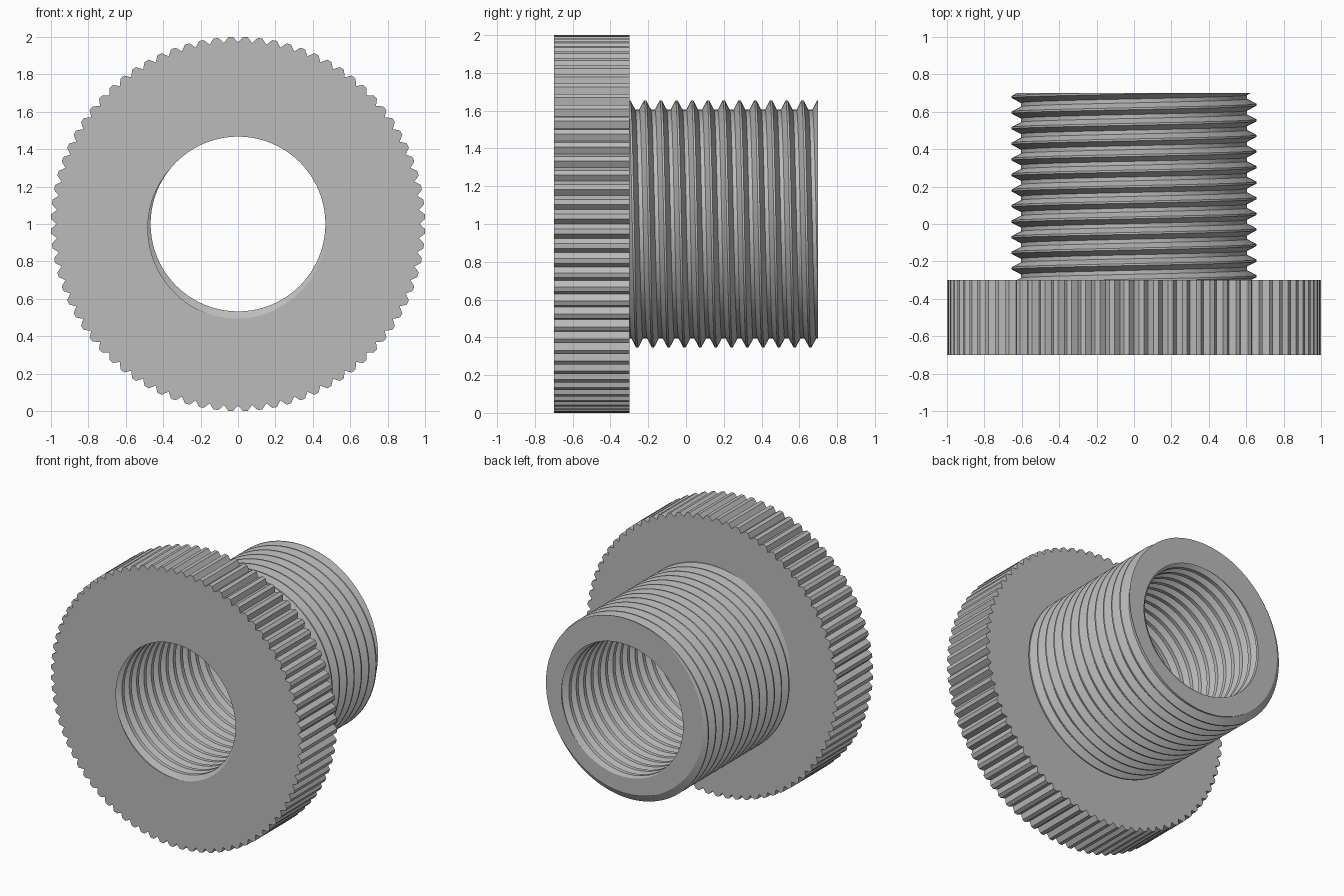
import bpy
import bmesh
import math

cube = bpy.data.objects.get("Cube")
if cube:
    bpy.data.objects.remove(cube, do_unlink=True)

SEGMENTS = 240                     # three per knurl tooth
PITCH = 1 / 12
FRONT, SHOULDER, BACK = -0.7, -0.3, 0.7
AXIS_Z = 1.0

grey = bpy.data.materials.new("plain grey")
grey.use_nodes = True
colour = (0.5, 0.5, 0.5, 1)
grey.diffuse_color = colour
grey.node_tree.nodes["Principled BSDF"].inputs["Base Color"].default_value = colour


class Thread:
    """Right-handed helical ridge along y, cut flat at both ends."""

    def __init__(self, base, height, crest, foot, start, low, high):
        self.base, self.height = base, height
        self.crest, self.foot = crest, foot
        self.start, self.low, self.high = start, low, high

    def radius(self, angle, y):
        turn = (y - self.start) / PITCH - angle / math.tau
        offset = abs(turn - round(turn))
        ramp = (self.foot - offset) / (self.foot - self.crest)
        return self.base + self.height * min(1, max(0, ramp))

    def column(self, angle):
        points = []
        for turn in range(-20, 21):
            for u in (-self.foot, -self.crest, self.crest, self.foot):
                y = self.start + PITCH * (angle / math.tau + turn + u)
                y = min(self.high, max(self.low, y))
                points.append((self.radius(angle, y), y))
        return points


outer = Thread(0.605, 0.05, 1 / 16, 3 / 8, BACK, SHOULDER, BACK)
bore = Thread(0.467, 0.038, 0.05, 0.33, FRONT - PITCH * 190 / 360, FRONT, BACK)


def loft(name, column):
    """Sweep a (radius, y) column round the y axis, merging shared corners."""
    bm = bmesh.new()
    verts = {}

    def vert(angle, r, y):
        co = (r * math.sin(angle), y, AXIS_Z + r * math.cos(angle))
        key = tuple(round(c, 5) + 0.0 for c in co)
        if key not in verts:
            verts[key] = bm.verts.new(co)
        return verts[key]

    rows = []
    for j in range(SEGMENTS + 1):
        angle = math.tau * j / SEGMENTS
        rows.append([vert(angle, r, y) for r, y in column(j, angle)])
    for a, b in zip(rows, rows[1:]):
        for k in range(len(a) - 1):
            corners = list(dict.fromkeys((a[k], a[k + 1], b[k + 1], b[k])))
            if len(corners) > 2 and not bm.faces.get(corners):
                bm.faces.new(corners)
    mesh = bpy.data.meshes.new(name)
    bm.to_mesh(mesh)
    bm.free()
    mesh.materials.append(grey)
    obj = bpy.data.objects.new(name, mesh)
    bpy.context.collection.objects.link(obj)
    bpy.ops.object.select_all(action='DESELECT')
    obj.select_set(True)
    bpy.context.view_layer.objects.active = obj
    bpy.ops.object.shade_smooth_by_angle(angle=math.radians(25))
    return obj


# Knurled flange: back ring, notched rim and front ring
def flange_column(j, angle):
    rim = 0.97 if j % 3 == 0 else 1.0
    return [(outer.radius(angle, SHOULDER), SHOULDER), (rim, SHOULDER),
            (rim, FRONT), (bore.radius(angle, FRONT), FRONT)]


# Threaded sleeve: bore thread, end ring and outside thread
def sleeve_column(j, angle):
    return bore.column(angle) + outer.column(angle)[::-1]


loft("knurled_flange", flange_column)
loft("threaded_sleeve", sleeve_column)
